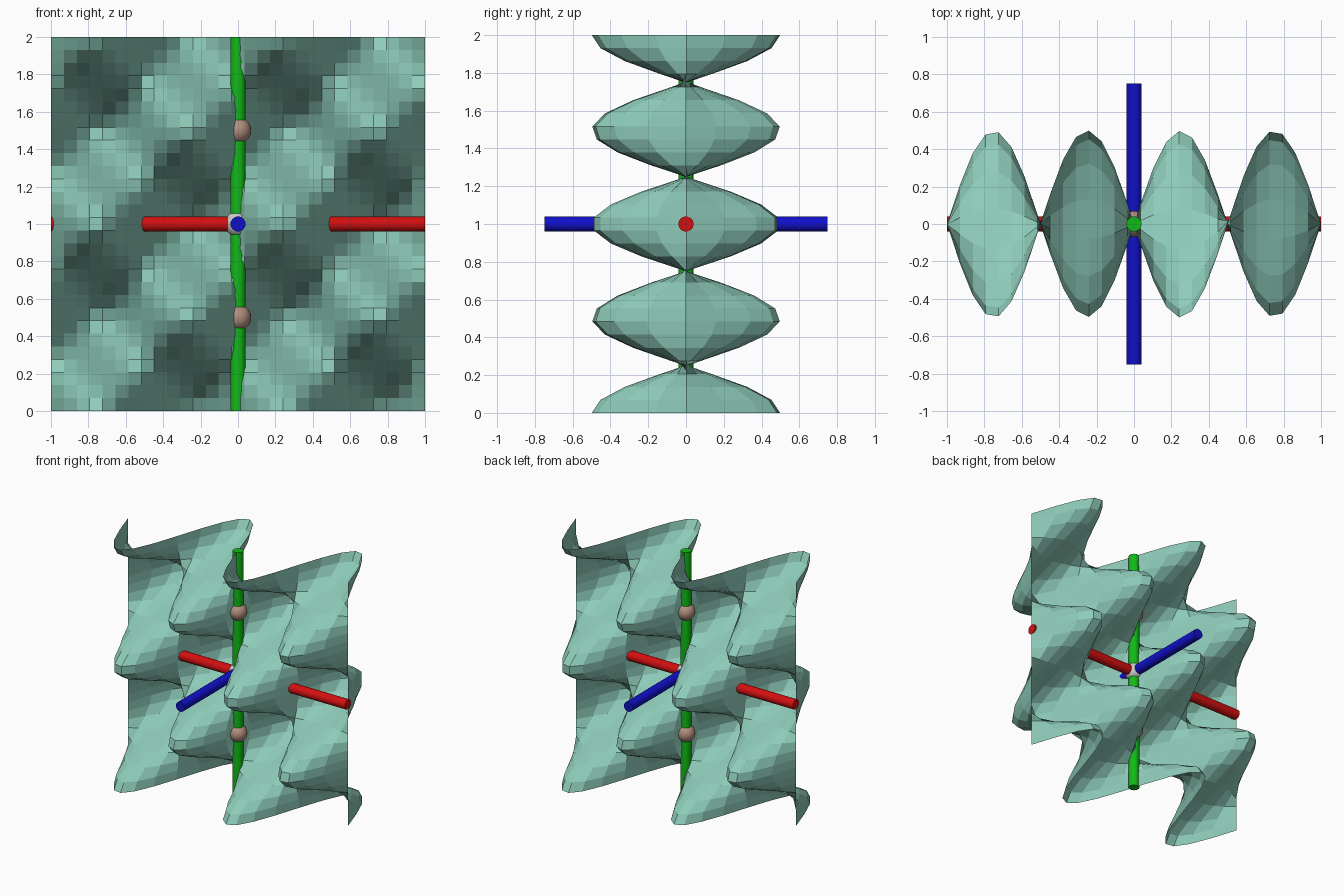
import bpy, bmesh
from math import sin, cos, pi

if "Cube" in bpy.data.objects:
    bpy.data.objects.remove(bpy.data.objects["Cube"])


def material(name, rgb):
    m = bpy.data.materials.new(name)
    m.diffuse_color = (*rgb, 1)
    m.use_nodes = True
    m.node_tree.nodes["Principled BSDF"].inputs["Base Color"].default_value = m.diffuse_color
    return m


TEAL = material("teal", (0.27, 0.60, 0.49))
RED = material("red", (0.65, 0.005, 0.005))
GREEN = material("green", (0.005, 0.5, 0.008))
BLUE = material("blue", (0.005, 0.005, 0.6))
TAN = material("tan", (0.45, 0.28, 0.21))
WHITE = material("off_white", (0.62, 0.62, 0.60))

# Wavy sheet: flat grid displaced along y by a product of two waves
N = 29
bm = bmesh.new()
rows = []
for j in range(N + 1):
    z = 2 * j / N
    row = []
    for i in range(N + 1):
        x = -1 + 2 * i / N
        row.append(bm.verts.new((x, -0.5 * sin(2 * pi * x) * cos(2 * pi * z), z)))
    rows.append(row)
for a, b in zip(rows, rows[1:]):
    for i in range(N):
        bm.faces.new((a[i], a[i + 1], b[i + 1], b[i]))
mesh = bpy.data.meshes.new("wave_sheet")
bm.to_mesh(mesh)
bm.free()
sheet = bpy.data.objects.new("wave_sheet", mesh)
bpy.context.collection.objects.link(sheet)
mesh.materials.append(TEAL)


def rod(name, length, rotation, mat):
    bpy.ops.mesh.primitive_cylinder_add(vertices=24, radius=0.04, depth=length,
                                        location=(0, 0, 1), rotation=rotation)
    o = bpy.context.object
    o.name = name
    o.data.materials.append(mat)
    bpy.ops.object.shade_smooth_by_angle()


def ball(name, z, mat):
    bpy.ops.mesh.primitive_uv_sphere_add(segments=24, ring_count=14, radius=0.07,
                                         location=(0, 0, z))
    o = bpy.context.object
    o.name = name
    o.data.materials.append(mat)
    bpy.ops.object.shade_smooth()


# Three axis rods crossing in the middle of the sheet
rod("cross_rod", 2.0, (0, pi / 2, 0), RED)
rod("upright_rod", 2.0, (0, 0, 0), GREEN)
rod("depth_rod", 1.5, (pi / 2, 0, 0), BLUE)

# Balls threaded on the upright rod
ball("lower_ball", 0.5, TAN)
ball("centre_ball", 1.0, WHITE)
ball("upper_ball", 1.5, TAN)
